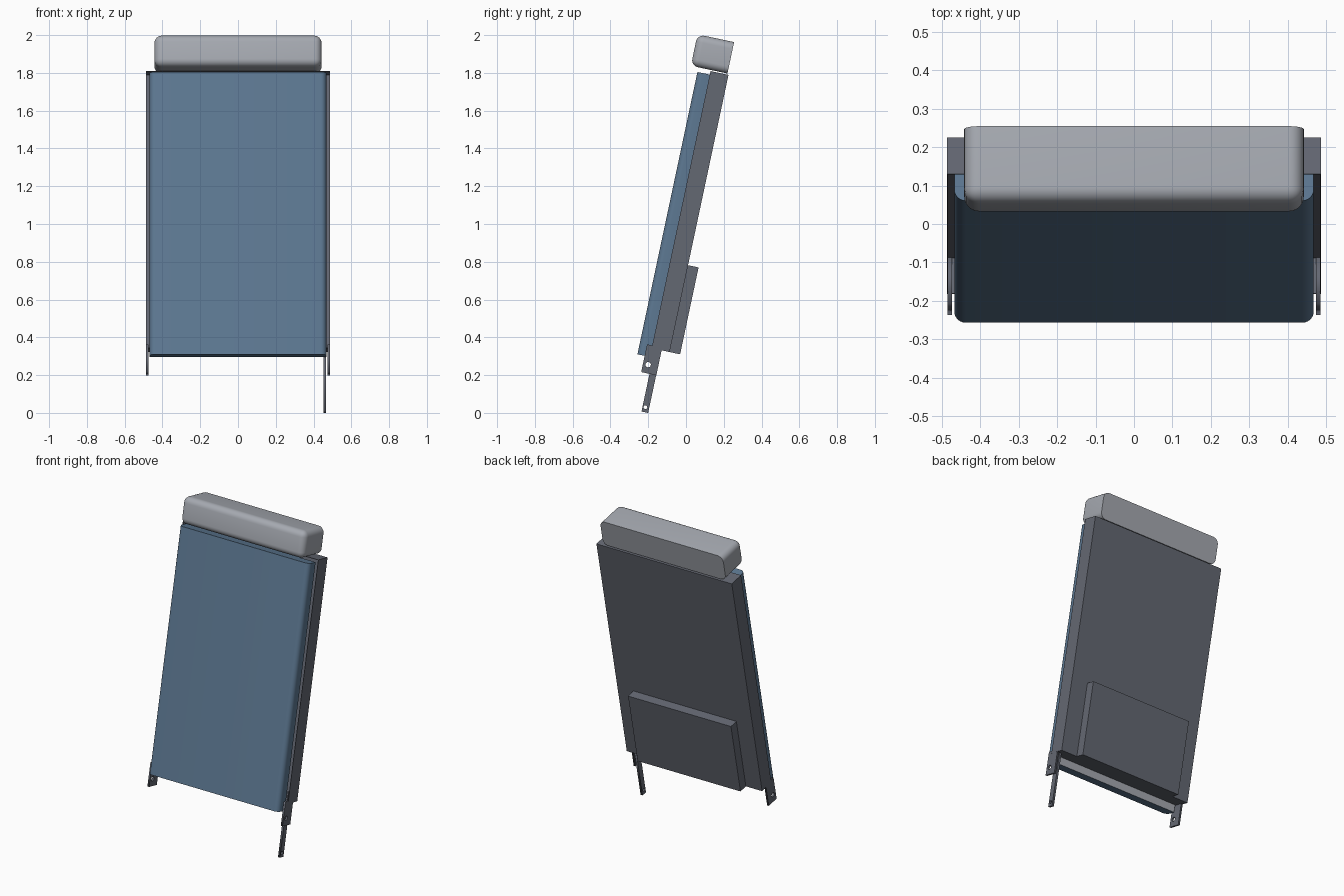
import bpy, bmesh, math
from mathutils import Matrix

if "Cube" in bpy.data.objects:
    bpy.data.objects.remove(bpy.data.objects["Cube"])

TILT = math.radians(12)
# Tilted frame: x = width, y = depth (towards back), z = up along the backrest
LEAN = Matrix.Rotation(-TILT, 4, 'X')


def material(name, rgb):
    m = bpy.data.materials.new(name)
    m.diffuse_color = (*rgb, 1)
    m.use_nodes = True
    m.node_tree.nodes["Principled BSDF"].inputs["Base Color"].default_value = m.diffuse_color
    return m


BLUE = material("blue_fabric", (0.109, 0.188, 0.287))
GREY = material("light_grey", (0.38, 0.40, 0.44))
METAL = material("dark_grey_metal", (0.127, 0.138, 0.17))


def finish(ob, mats, smooth=False):
    for m in mats:
        ob.data.materials.append(m)
    ob.matrix_world = LEAN
    if smooth:
        bpy.ops.object.select_all(action='DESELECT')
        ob.select_set(True)
        bpy.context.view_layer.objects.active = ob
        bpy.ops.object.shade_smooth_by_angle(angle=math.radians(35))


def box(name, x, y, z, mats, bevel=0, pick=None, drop=None, back_index=0):
    """Box from (min, max) ranges; bevels picked edges, drops picked faces."""
    bm = bmesh.new()
    bmesh.ops.create_cube(bm, size=1)
    for v in bm.verts:
        v.co = [(a + b) / 2 + c * (b - a) for (a, b), c in zip((x, y, z), v.co)]
    if bevel:
        edges = [e for e in bm.edges if pick(e)]
        bmesh.ops.bevel(bm, geom=edges, offset=bevel, segments=6, profile=0.5,
                        affect='EDGES', clamp_overlap=True)
    if drop:
        bm.normal_update()
        bmesh.ops.delete(bm, geom=[f for f in bm.faces if drop(f)], context='FACES')
    bm.normal_update()
    for f in bm.faces:
        if f.normal.y > 0.9:
            f.material_index = back_index
    me = bpy.data.meshes.new(name)
    bm.to_mesh(me)
    bm.free()
    ob = bpy.data.objects.new(name, me)
    bpy.context.collection.objects.link(ob)
    finish(ob, mats, bool(bevel))
    return ob


def plate(name, outline, hole, radius, x0, x1):
    """Flat metal plate in the depth/height plane with one round hole."""
    cu = bpy.data.curves.new(name + "_outline", 'CURVE')
    cu.dimensions = '2D'
    cu.fill_mode = 'BOTH'
    cu.extrude = (x1 - x0) / 2
    circle = [(hole[0] + radius * math.cos(i * math.tau / 20),
               hole[1] + radius * math.sin(i * math.tau / 20)) for i in range(20)]
    for pts in (outline, circle):
        sp = cu.splines.new('POLY')
        sp.points.add(len(pts) - 1)
        for p, (a, b) in zip(sp.points, pts):
            p.co = (a, b, 0, 1)
        sp.use_cyclic_u = True
    tmp = bpy.data.objects.new(name + "_curve", cu)
    bpy.context.collection.objects.link(tmp)
    me = bpy.data.meshes.new_from_object(
        tmp.evaluated_get(bpy.context.evaluated_depsgraph_get()))
    bpy.data.objects.remove(tmp)
    # curve x -> depth, curve y -> height, curve z -> width
    me.transform(Matrix(((0, 0, 1, (x0 + x1) / 2), (1, 0, 0, 0),
                         (0, 1, 0, 0), (0, 0, 0, 1))))
    me.materials.clear()
    ob = bpy.data.objects.new(name, me)
    bpy.context.collection.objects.link(ob)
    finish(ob, [METAL])


def front_upright(e):
    a, b = (v.co for v in e.verts)
    return max(a.y, b.y) < -0.3 and abs(a.z - b.z) > 0.5


def not_on_back(e):
    return min(v.co.y for v in e.verts) < -0.2


# Padded cushion with rounded front uprights and a grey backing
box("cushion", (-0.468, 0.468), (-0.316, -0.246), (0.25, 1.778), [BLUE, GREY],
    0.03, front_upright, back_index=1)

# Headrest, rounded everywhere but around its flat back
box("headrest", (-0.442, 0.442), (-0.357, -0.159), (1.803, 1.973), [GREY],
    0.038, not_on_back)

# Sheet-metal tray open to the front
tray = box("back_shell", (-0.487, 0.487), (-0.249, -0.152), (0.297, 1.797), [METAL],
           drop=lambda f: f.normal.y < -0.9)
solid = tray.modifiers.new("sheet_thickness", 'SOLIDIFY')
solid.thickness = 0.004
solid.offset = -1

# Shallow box on the lower back
box("rear_box", (-0.37, 0.37), (-0.153, -0.095), (0.297, 0.767), [METAL])

# Hinge brackets on both sides
bracket = [(-0.277, 0.162), (-0.195, 0.162), (-0.195, 0.299), (-0.156, 0.299),
           (-0.156, 0.312), (-0.277, 0.312)]
for side, x0 in (("left", -0.486), ("right", 0.474)):
    plate(side + "_bracket", bracket, (-0.249, 0.208), 0.014, x0, x0 + 0.012)

# Long lever on one side only
plate("lever", [(-0.232, -0.042), (-0.196, -0.042), (-0.196, 0.36), (-0.232, 0.36)],
      (-0.2165, -0.015), 0.01, 0.453, 0.467)
